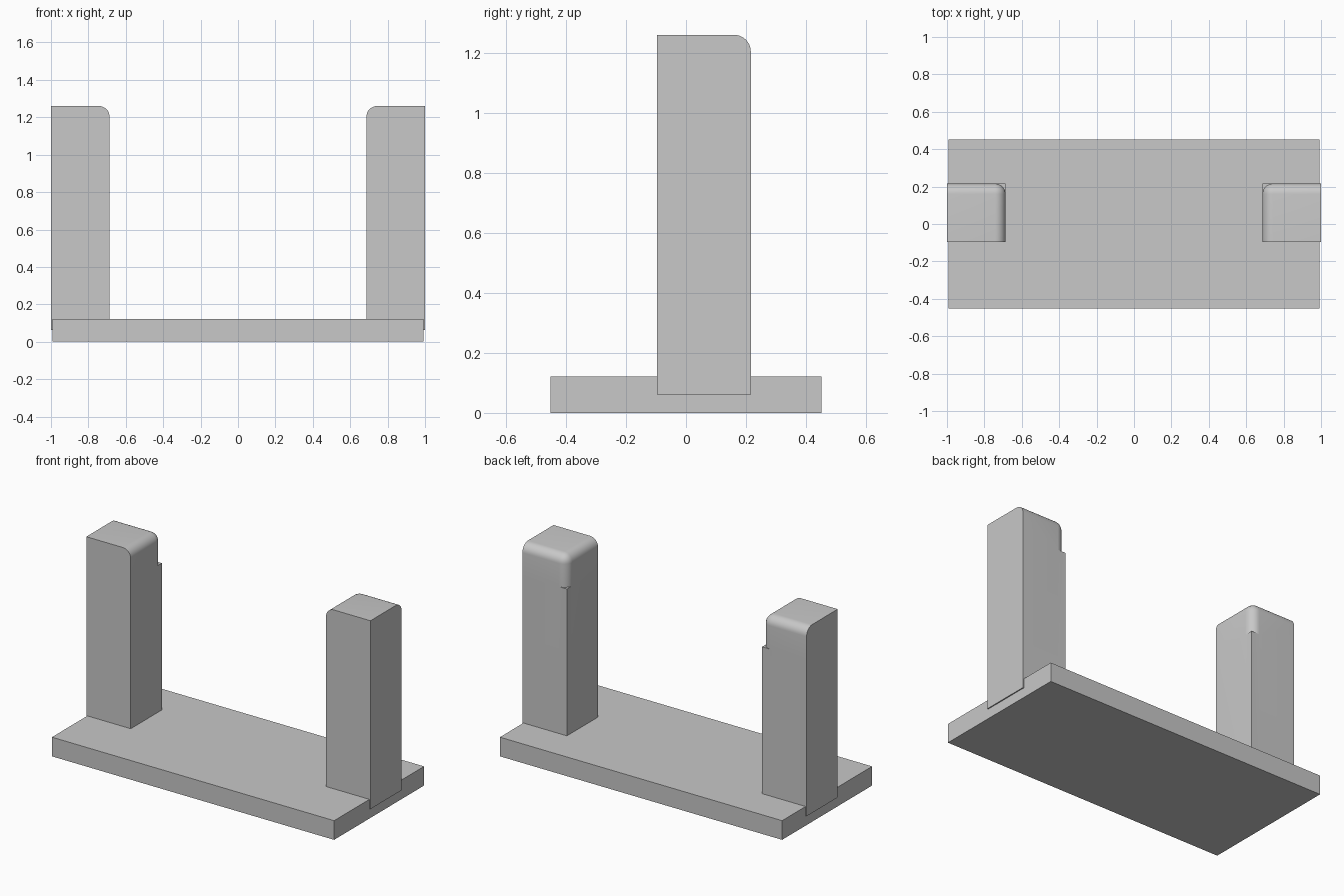
import bpy
import bmesh
from mathutils import Vector

if "Cube" in bpy.data.objects:
    bpy.data.objects.remove(bpy.data.objects["Cube"], do_unlink=True)

BASE_SIZE = Vector((1.986, 0.904, 0.122))
INNER, OUTER = 0.687, 1.0
FRONT, BACK = -0.097, 0.216
BOTTOM, LEDGE, TOP = 0.062, 1.056, 1.26
RADIUS = 0.056

grey = bpy.data.materials.new("plain grey")
grey.use_nodes = True
grey.diffuse_color = (0.58, 0.58, 0.58, 1)
grey.node_tree.nodes["Principled BSDF"].inputs["Base Color"].default_value = grey.diffuse_color


def add_box(bm, low, high):
    low, high = Vector(low), Vector(high)
    verts = bmesh.ops.create_cube(bm, size=1)["verts"]
    for v in verts:
        v.co = (low + high) / 2 + v.co * (high - low)
    return verts


def finish(bm, name):
    bmesh.ops.recalc_face_normals(bm, faces=bm.faces)
    mesh = bpy.data.meshes.new(name)
    bm.to_mesh(mesh)
    bm.free()
    mesh.materials.append(grey)
    obj = bpy.data.objects.new(name, mesh)
    bpy.context.collection.objects.link(obj)
    return obj


# Flat base slab
bm = bmesh.new()
half = BASE_SIZE / 2
add_box(bm, (-half.x, -half.y, 0), (half.x, half.y, BASE_SIZE.z))
finish(bm, "base")


def build_post(name, side):
    bm = bmesh.new()
    # Head, rounded on the three edges meeting at its inner back corner
    verts = add_box(bm, (INNER, FRONT, LEDGE), (OUTER, BACK, TOP))
    corner = min(verts, key=lambda v: (v.co - Vector((INNER, BACK, TOP))).length)
    bmesh.ops.bevel(bm, geom=list(corner.link_edges), offset=RADIUS,
                    segments=8, profile=0.5, affect="EDGES")

    # Small ledge where the rounded corner meets the square shaft
    bm.normal_update()
    under = min(bm.faces, key=lambda f: f.calc_center_median().z)
    arc = [v for v in under.verts
           if v.co.x < INNER + RADIUS + 0.001 and v.co.y > BACK - RADIUS - 0.001]
    arc.sort(key=lambda v: v.co.x)
    bmesh.ops.delete(bm, geom=[under], context="FACES_ONLY")
    bm.faces.new(arc + [bm.verts.new((INNER, BACK, LEDGE))])

    # Square shaft, sunk into the base
    rim = [e for e in bm.edges if e.is_boundary]
    result = bmesh.ops.extrude_edge_only(bm, edges=rim)["geom"]
    for v in result:
        if isinstance(v, bmesh.types.BMVert):
            v.co.z = BOTTOM
    bmesh.ops.holes_fill(bm, edges=[e for e in bm.edges if e.is_boundary])

    for v in bm.verts:
        v.co.x *= side
    obj = finish(bm, name)
    bpy.ops.object.select_all(action="DESELECT")
    obj.select_set(True)
    bpy.context.view_layer.objects.active = obj
    bpy.ops.object.shade_smooth_by_angle(angle=0.5)


build_post("left_post", 1)
build_post("right_post", -1)
